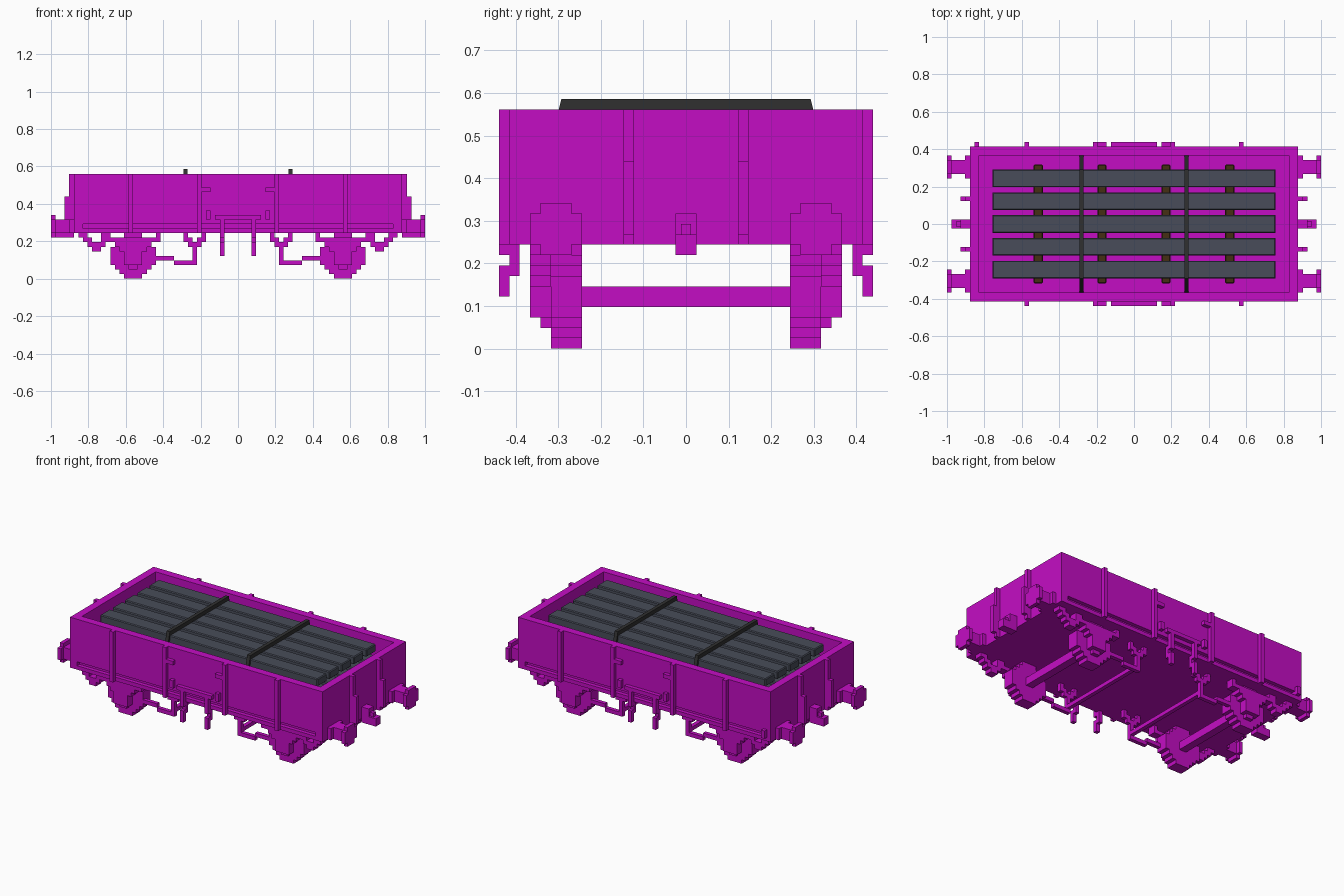
import bpy
import bmesh
from mathutils import Matrix, Vector

U = 2 / 82  # one block of the stepped style

cube = bpy.data.objects.get("Cube")
if cube:
    bpy.data.objects.remove(cube, do_unlink=True)


def material(name, r, g, b):
    mat = bpy.data.materials.new(name)
    mat.use_nodes = True
    mat.diffuse_color = (r, g, b, 1)
    bsdf = next(n for n in mat.node_tree.nodes if n.type == 'BSDF_PRINCIPLED')
    bsdf.inputs["Base Color"].default_value = (r, g, b, 1)
    bsdf.inputs["Roughness"].default_value = 0.8
    return mat


MAGENTA = material("magenta paint", .55, .004, .55)
SLATE = material("slate grey", .065, .073, .1)
BLACK = material("strap black", .03, .03, .03)
BROWN = material("brown timber", .06, .028, .007)


def finish(name, bm, mat, bevel=0):
    mesh = bpy.data.meshes.new(name)
    bmesh.ops.recalc_face_normals(bm, faces=bm.faces)
    bm.to_mesh(mesh)
    bm.free()
    mesh.materials.append(mat)
    obj = bpy.data.objects.new(name, mesh)
    bpy.context.collection.objects.link(obj)
    if bevel:
        mod = obj.modifiers.new("Bevel", 'BEVEL')
        mod.width = bevel
        mod.segments = 1
    return obj


def part(name, boxes, mat=MAGENTA, flip_x=True, flip_y=True, bevel=0):
    """Join boxes given as (x range, y range, z range) in blocks, mirrored."""
    bm = bmesh.new()
    for ranges in boxes:
        lo, hi = (Vector(c) * U for c in zip(*ranges))
        for sx in ((1, -1) if flip_x else (1,)):
            for sy in ((1, -1) if flip_y else (1,)):
                mid = (lo + hi) / 2 * 1
                mid.x *= sx
                mid.y *= sy
                size = Matrix.Diagonal((*(hi - lo), 1))
                bmesh.ops.create_cube(bm, size=1, matrix=Matrix.Translation(mid) @ size)
    return finish(name, bm, mat, bevel)


def around(c, half):
    return (c - half, c + half)


# Open body: floor, side walls, end walls and the recessed sole bar
L, W, BASE, TOP = 36, 17, 10, 23
part("floor", [(around(0, L), around(0, W - 1), (BASE, 12))], flip_x=False, flip_y=False)
part("side_walls", [
    (around(0, L), (W - 2, W), (12, TOP)),
    (around(0, L - 1), (W - 2, W), (BASE, 11)),
], flip_x=False)
part("end_walls", [((L - 2, L), around(0, W), (BASE, TOP))], flip_y=False)

# Ribs, door latches and door bar on the sides
OUT = (W, W + 1)
part("side_ribs", [((x, x + 1), OUT, (BASE, TOP)) for x in (8, 23)])
part("door_latches", [((6, 8), OUT, (19, 20)), ((6, 7), OUT, (13, 15))])
part("door_bar", [(around(0, 5), OUT, (13, 14))], flip_x=False)
part("door_hangers", [
    ((3, 4), OUT, (9, 13)),
    ((3, 4), (W - 1, W), (7, 11)),
    ((3, 4), OUT, (5, 8)),
])
part("lamp_bracket", [((-35, -34), OUT, (11, 13))], flip_x=False, flip_y=False)

# End stanchions, couplers and buffers
part("end_ribs", [((L, L + 1), (5, 6), (BASE, TOP)), ((L, L + 2), (5, 6), (11, 18))])
part("couplers", [
    ((L, L + 2), around(0, 1), (9, 13)),
    ((L + 2, L + 4), around(0, 1), (9, 11)),
    ((L + 2, L + 3), around(0, .5), (11, 12)),
], flip_y=False)
part("buffers", [
    ((L, L + 1), (10, 15), (BASE, 13)),
    ((L, L + 4), (11, 14), (BASE, 13)),
    ((L + 4, L + 5), (11, 14), (9, 14)),
    ((L + 4, L + 5), (10, 15), (10, 13)),
])

# Stepped wheels and axles
WX = 23
part("wheels", [(around(WX, h), (10, 13), (k, k + 1))
                for k, h in enumerate((2, 3, 4, 5, 5, 5, 5, 4, 3, 2))])
part("axles", [(around(WX, 1), around(0, 10), (4, 6))], flip_y=False)

# Leaf springs and axle boxes
part("springs", [(around(WX, h), (13, 15), (h + 3, h + 4)) for h in (3, 4, 5)]
     + [(around(WX + s * 5.5, .5), (13, 15), (8, BASE)) for s in (1, -1)])
part("axle_boxes", [
    (around(WX, 2), (13, 15), (3, 6)),
    (around(WX, 1), (13, 14), (2, 3)),
    (around(WX, 2), (13, 14), (6, BASE)),
])

# Brake rods, V hangers and step brackets
BY = (12, 13)
part("brake_rods", [
    ((14, 18), BY, (4, 5)),
    ((9, 14), BY, (3, 4)),
    ((9, 10), BY, (4, 7)),
])
part("brake_hangers", [(around(9.5 + s * k, .5), BY, (z, z + 2))
                       for s in (1, -1) for k, z in ((1, 7), (2, 8))]
     + [((9, 10), BY, (6, 8))])
part("brake_cross_shafts", [((9, 10), around(0, 13), (4, 5))], flip_y=False)
part("step_brackets", [
    ((30, 32), (13, 15), (6, 8)),
    ((32, 33), (13, 15), (7, 9)),
    ((33, 34), (13, 15), (8, BASE)),
    ((34, 35), (13, 15), (9, BASE)),
    ((29, 30), (13, 15), (7, BASE)),
])

# Stacked planks on cross bearers
layers = (20, 17, 14)
part("planks", [(around(0, 31), around(5 * i, 1.93), (z + 1, z + 3))
                for z in layers for i in range(-2, 3)],
     SLATE, flip_x=False, flip_y=False, bevel=.005)
part("bearers", [(around(x, 1), around(0, 13), (z, z + 1)) for z in layers + (12,) for x in (7, 21)],
     BROWN, flip_y=False, bevel=.005)
part("bottom_packing", [(around(0, 31), around(5 * i, 1.93), (13, 14)) for i in range(-2, 3)],
     SLATE, flip_x=False, flip_y=False)


# Straps over the load, splayed down to the floor
def strap(name, x):
    outline = [(15, 12), (12, 24), (-12, 24), (-15, 12), (-14, 12), (-11.8, TOP), (11.8, TOP), (14, 12)]
    bm = bmesh.new()
    verts = [bm.verts.new((x - .011, y * U, z * U)) for y, z in outline]
    face = bm.faces.new(verts)
    new = bmesh.ops.extrude_face_region(bm, geom=[face])["geom"]
    moved = [g for g in new if isinstance(g, bmesh.types.BMVert)]
    bmesh.ops.translate(bm, verts=moved, vec=(.022, 0, 0))
    finish(name, bm, BLACK)


strap("left_strap", .28)
strap("right_strap", -.28)
